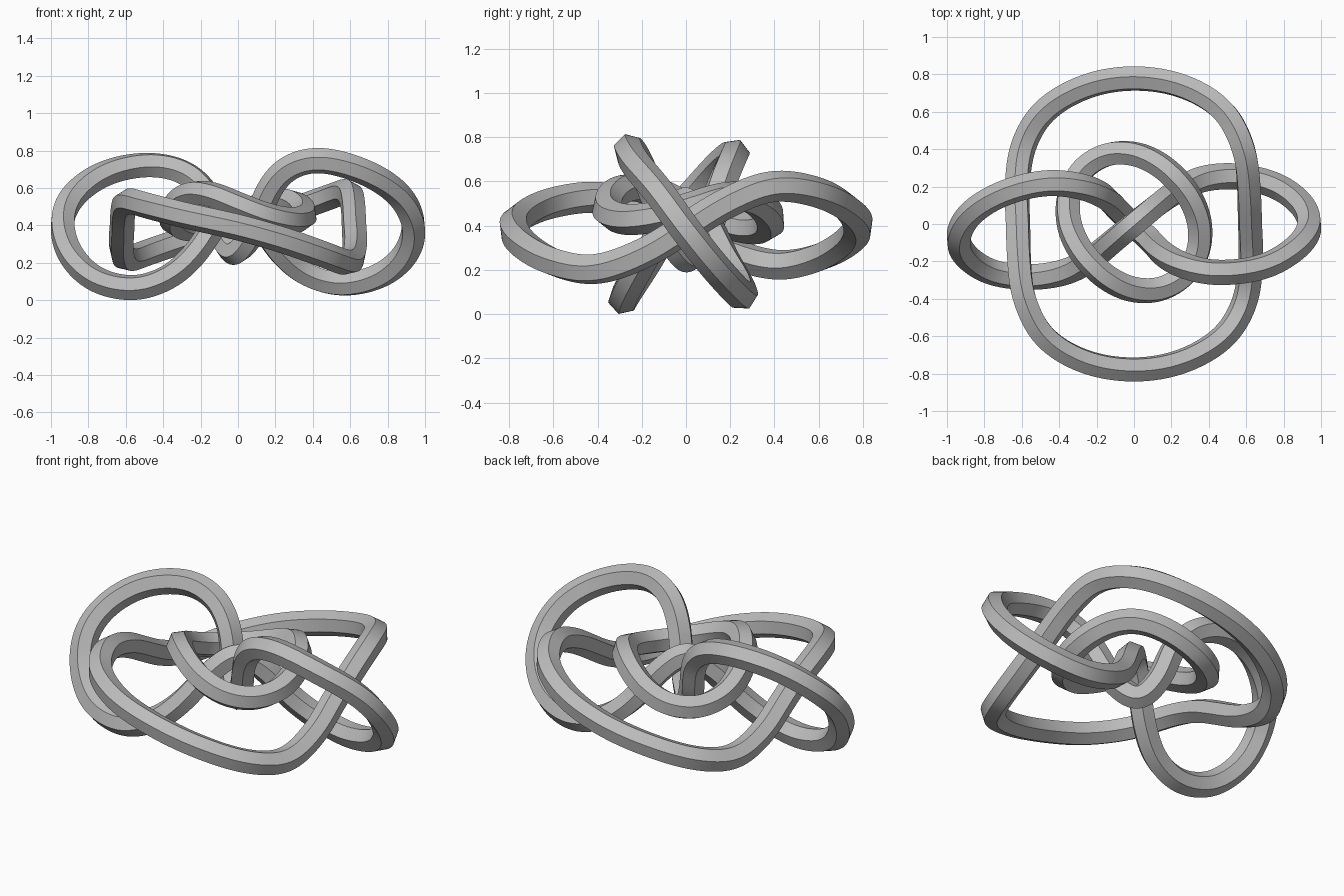
import bpy, bmesh, math
from mathutils import Vector, Quaternion

cube = bpy.data.objects.get("Cube")
if cube:
    bpy.data.objects.remove(cube, do_unlink=True)

grey = bpy.data.materials.new("plain_grey")
grey.use_nodes = True
GREY = (0.5, 0.5, 0.5, 1)
grey.diffuse_color = GREY
grey.node_tree.nodes["Principled BSDF"].inputs["Base Color"].default_value = GREY

RADIUS, SIDES, STEPS = 0.07, 6, 14


def smooth_path(points):
    """Closed Catmull-Rom path, centripetal spacing."""
    p = [Vector(q) for q in points]
    n, out = len(p), []
    for i in range(n):
        a, b, c, d = (p[(i + k) % n] for k in (-1, 0, 1, 2))
        t1 = (b - a).length ** 0.5
        t2 = t1 + (c - b).length ** 0.5
        t3 = t2 + (d - c).length ** 0.5
        for s in range(STEPS):
            t = t1 + (t2 - t1) * s / STEPS
            ab, bc, cd = a.lerp(b, t / t1), b.lerp(c, (t - t1) / (t2 - t1)), c.lerp(d, (t - t2) / (t3 - t2))
            abc, bcd = ab.lerp(bc, t / t2), bc.lerp(cd, (t - t1) / (t3 - t1))
            out.append(abc.lerp(bcd, (t - t1) / (t2 - t1)))
    # Relax the path a little so bends stay even
    for _ in range(20):
        out = [(out[i - 1] + out[i] * 2 + out[(i + 1) % len(out)]) / 4 for i in range(len(out))]
    return out


def tube(name, points, angle):
    """Sweep a hexagon along a closed path, keeping the twist even."""
    path = smooth_path(points)
    n = len(path)
    tangents = [(path[(i + 1) % n] - path[i - 1]).normalized() for i in range(n)]
    normal = Vector((path[0].x, path[0].y, 0)).normalized()
    normal = (normal - tangents[0] * normal.dot(tangents[0])).normalized()
    first, normals = normal, []
    for i in range(n):
        normals.append(normal)
        normal = tangents[i].rotation_difference(tangents[(i + 1) % n]) @ normal
    # Spread the closing twist over the whole length
    gap = math.atan2(normal.dot(tangents[0].cross(first)), normal.dot(first))
    bm = bmesh.new()
    rings = []
    for i in range(n):
        across = Quaternion(tangents[i], -gap * i / n) @ normals[i]
        spokes = [Quaternion(tangents[i], angle + k * math.tau / SIDES) @ across for k in range(SIDES)]
        rings.append([bm.verts.new(path[i] + s * RADIUS) for s in spokes])
    for i in range(n):
        here, after = rings[i - 1], rings[i]
        for k in range(SIDES):
            bm.faces.new((here[k - 1], here[k], after[k], after[k - 1]))
    bmesh.ops.recalc_face_normals(bm, faces=bm.faces)
    mesh = bpy.data.meshes.new(name)
    bm.to_mesh(mesh)
    bm.free()
    mesh.materials.append(grey)
    obj = bpy.data.objects.new(name, mesh)
    bpy.context.collection.objects.link(obj)
    bpy.ops.object.select_all(action="DESELECT")
    obj.select_set(True)
    bpy.context.view_layer.objects.active = obj
    bpy.ops.object.shade_smooth_by_angle(angle=math.radians(30))


# Wide outer ring, tilted up and down in alternate quarters
outer_half = [(0, 0.78), (-0.26, 0.735), (-0.485, 0.6), (-0.595, 0.41), (-0.625, 0.18),
              (-0.62, 0), (-0.615, -0.18), (-0.59, -0.39), (-0.485, -0.6), (-0.27, -0.735)]
outer_plan = outer_half + [(-x, -y) for x, y in outer_half]
outer_heights = [0.4, 0.33, 0.255, 0.22, 0.285, 0.38, 0.475, 0.53, 0.505, 0.45,
                 0.39, 0.315, 0.235, 0.2, 0.28, 0.39, 0.5, 0.58, 0.55, 0.475]
tube("outer_ring", [(x, y, z) for (x, y), z in zip(outer_plan, outer_heights)], math.radians(-22))

# Small wavy ring in the middle
ring = []
for i in range(16):
    t = math.tau * i / 16
    r = 0.35 - 0.035 * math.sin(2 * t)
    ring.append((r * math.cos(t), r * math.sin(t) * 1.04 + 0.012,
                 0.48 + 0.074 * math.sin(2 * t) - 0.03 * math.sin(t)))
tube("inner_ring", ring, math.radians(22))

# Two-lobed loop whose strands hook past each other at the centre
tube("double_loop", [
    (-0.94, -0.07, 0.42), (-0.9, -0.17, 0.25), (-0.76, -0.26, 0.11), (-0.55, -0.285, 0.065),
    (-0.36, -0.255, 0.13), (-0.22, -0.18, 0.26), (-0.11, -0.09, 0.42), (0, 0, 0.51),
    (0.11, 0.09, 0.42), (0.22, 0.17, 0.26), (0.36, 0.24, 0.14), (0.55, 0.255, 0.085),
    (0.76, 0.205, 0.13), (0.9, 0.1, 0.25),
    (0.94, -0.015, 0.4), (0.87, -0.125, 0.555), (0.69, -0.23, 0.68), (0.43, -0.26, 0.75),
    (0.26, -0.22, 0.7), (0.155, -0.16, 0.57), (0.08, -0.08, 0.36), (-0.02, 0.01, 0.25),
    (-0.1, 0.09, 0.36), (-0.16, 0.15, 0.56), (-0.28, 0.2, 0.68), (-0.47, 0.22, 0.725),
    (-0.71, 0.16, 0.68), (-0.88, 0.05, 0.56)], math.radians(30))
